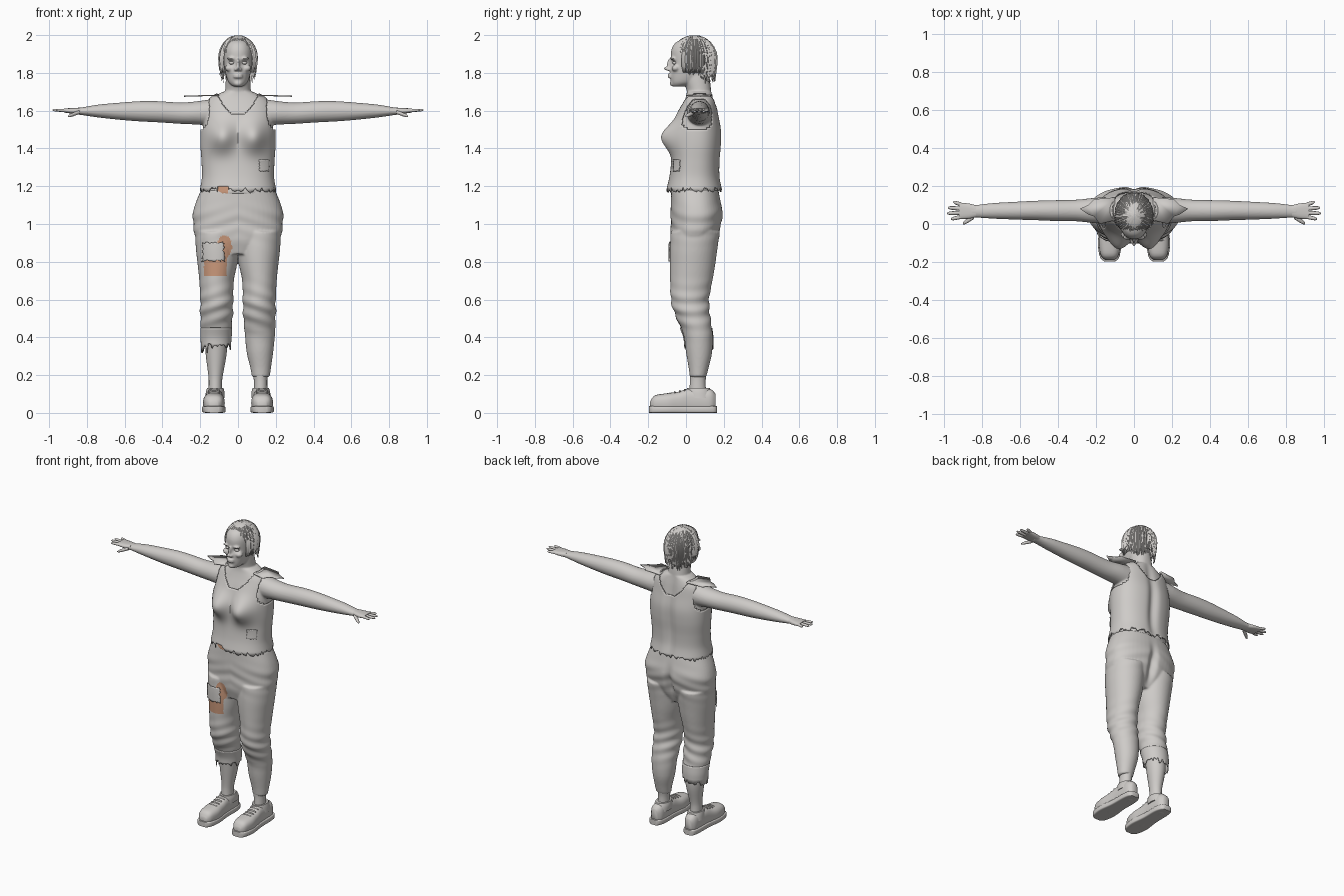
import bpy, bmesh, math, random
from mathutils import Vector
from mathutils.bvhtree import BVHTree

random.seed(4)
cube = bpy.data.objects.get("Cube")
if cube:
    bpy.data.objects.remove(cube)


def material(name, rgb):
    mat = bpy.data.materials.new(name)
    mat.use_nodes = True
    mat.diffuse_color = (*rgb, 1)
    mat.node_tree.nodes["Principled BSDF"].inputs["Base Color"].default_value = (*rgb, 1)
    return mat


GREY = material("pale_grey", (0.62, 0.6, 0.58))
TAN = material("tan_skin", (0.6, 0.32, 0.2))


def bump(value, centre, width):
    return math.exp(-((value - centre) / width) ** 2)


def catmull(p, q, r, s, t):
    return [b + 0.5 * t * (c - a + t * (2*a - 5*b + 4*c - d + t * (3*(b - c) + d - a)))
            for a, b, c, d in zip(p, q, r, s)]


def loft(bm, rows, axis="Z", side=1, n=32, sub=4, power=2.0, cap=True):
    """Skin smooth rings; each row is (position, low a, high a, low b, high b)."""
    last = len(rows) - 1
    sections = [catmull(rows[max(i - 1, 0)], rows[i], rows[i + 1], rows[min(i + 2, last)], k / sub)
                for i in range(last) for k in range(sub)] + [rows[-1]]
    rings = []
    for t, a0, a1, b0, b1 in sections:
        ring = []
        for k in range(n):
            c, s = math.cos(math.tau * k / n), math.sin(math.tau * k / n)
            a = (a0 + a1) / 2 + (a1 - a0) / 2 * math.copysign(abs(c) ** (2 / power), c)
            b = (b0 + b1) / 2 + (b1 - b0) / 2 * math.copysign(abs(s) ** (2 / power), s)
            x, y, z = {"Z": (a, b, t), "X": (t, a, b), "Y": (a, t, b)}[axis]
            ring.append(bm.verts.new((side * x, y, z)))
        rings.append(ring)
    for lo, hi in zip(rings, rings[1:]):
        for k in range(n):
            bm.faces.new((lo[k - 1], lo[k], hi[k], hi[k - 1]))
    if cap:
        bm.faces.new(rings[0])
        bm.faces.new(rings[-1])
    return rings


def ball(bm, loc, size):
    made = bmesh.ops.create_uvsphere(bm, u_segments=20, v_segments=12, radius=1)
    for v in made["verts"]:
        v.co = Vector(loc) + v.co * Vector(size)


def finish(name, bm, voxel=0, shape=None, tan_rule=None, thick=0, angle=50):
    bmesh.ops.recalc_face_normals(bm, faces=bm.faces)
    mesh = bpy.data.meshes.new(name)
    bm.to_mesh(mesh)
    bm.free()
    ob = bpy.data.objects.new(name, mesh)
    bpy.context.collection.objects.link(ob)
    if voxel:
        mod = ob.modifiers.new("blend", "REMESH")
        mod.mode, mod.voxel_size = "VOXEL", voxel
        ob.modifiers.new("soften", "SMOOTH").iterations = 4
        graph = bpy.context.evaluated_depsgraph_get()
        mesh = bpy.data.meshes.new_from_object(ob.evaluated_get(graph))
        ob.modifiers.clear()
        ob.data = mesh
    if shape:
        moves = [shape(v.co, v.normal) for v in mesh.vertices]
        for v, move in zip(mesh.vertices, moves):
            v.co += move
    mesh.materials.clear()
    mesh.materials.append(GREY)
    if tan_rule:
        mesh.materials.append(TAN)
        for face in mesh.polygons:
            face.material_index = int(tan_rule(face.center))
    mesh.shade_smooth()
    mesh.set_sharp_from_angle(angle=math.radians(angle))
    if thick:
        mod = ob.modifiers.new("cloth", "SOLIDIFY")
        mod.thickness, mod.offset = thick, 0
    return ob


def centred(rows, grow=0.0):
    return [(z, -w - grow, w + grow, f - grow, b + grow) for z, w, f, b in rows]


def torso_shape(co, normal):
    """Bust in front, spine groove behind."""
    if co.y < 0.06:
        fade = min(1, (0.06 - co.y) / 0.08)
        push = -0.068 * bump(abs(co.x), 0.085, 0.065) * bump(co.z, 1.46, 0.075) * fade
    else:
        push = -0.022 * bump(co.x, 0, 0.03) * bump(co.z, 1.4, 0.25) * min(1, (co.y - 0.06) / 0.06)
    return Vector((0, push, 0))


def belly_gap(c):
    return -0.11 < c.x < -0.05 and c.y < 0 and c.z < 1.23


# Skin: trunk, neck, head and arms blended together
TRUNK = [(1.16, 0.182, -0.082, 0.172), (1.25, 0.178, -0.075, 0.168), (1.33, 0.18, -0.065, 0.168),
         (1.42, 0.186, -0.06, 0.175), (1.5, 0.185, -0.055, 0.175), (1.58, 0.178, -0.035, 0.16),
         (1.64, 0.16, -0.012, 0.15), (1.675, 0.125, 0, 0.143), (1.7, 0.08, 0.005, 0.138)]
NECK = [(1.64, 0.08, 0.01, 0.14), (1.7, 0.069, 0.005, 0.138), (1.76, 0.065, -0.01, 0.13), (1.82, 0.06, -0.02, 0.12)]
HEAD = [(1.728, 0.025, -0.07, -0.01), (1.75, 0.05, -0.08, 0.06), (1.8, 0.067, -0.084, 0.12),
        (1.86, 0.077, -0.08, 0.142), (1.92, 0.077, -0.078, 0.145), (1.96, 0.06, -0.055, 0.12),
        (1.982, 0.03, -0.01, 0.08)]
ARM = [(0.1, 0.01, 0.14, 1.51, 1.668), (0.2, 0.005, 0.138, 1.525, 1.652), (0.3, 0.014, 0.128, 1.53, 1.643),
       (0.42, 0.016, 0.125, 1.538, 1.65), (0.52, 0.02, 0.122, 1.543, 1.65), (0.62, 0.023, 0.117, 1.551, 1.643),
       (0.74, 0.028, 0.11, 1.564, 1.632), (0.83, 0.034, 0.1, 1.577, 1.617), (0.86, 0.034, 0.1, 1.58, 1.616)]
bm = bmesh.new()
loft(bm, centred(TRUNK), n=48, power=2.3)
loft(bm, centred(NECK))
loft(bm, centred(HEAD), n=40, power=2.2)
for side in (1, -1):
    loft(bm, ARM, "X", side)
    ball(bm, (side * 0.034, -0.07, 1.876), (0.026, 0.014, 0.008))
    ball(bm, (side * 0.045, -0.055, 1.825), (0.024, 0.022, 0.018))
    ball(bm, (side * 0.012, -0.088, 1.818), (0.01, 0.014, 0.009))
ball(bm, (0, -0.092, 1.823), (0.011, 0.026, 0.012))
ball(bm, (0, -0.084, 1.845), (0.009, 0.018, 0.032))
ball(bm, (0, -0.068, 1.744), (0.024, 0.018, 0.016))
for z in (1.778, 1.79):
    ball(bm, (0, -0.08, z), (0.026, 0.018, 0.007))


def skin_shape(co, normal):
    socket = bump(abs(co.x), 0.033, 0.017) * bump(co.z, 1.853, 0.014) if co.y < -0.03 else 0
    return torso_shape(co, normal) + Vector((0, 0.014 * socket, 0))


finish("body_skin", bm, voxel=0.0055, shape=skin_shape, tan_rule=belly_gap)

# Eyes
bm = bmesh.new()
for side in (1, -1):
    ball(bm, (side * 0.033, -0.058, 1.853), (0.015, 0.014, 0.009))
finish("eyes", bm)

# Hands: palm, four fingers and a thumb
PALM = [(0.83, 0.036, 0.098, 1.58, 1.616), (0.87, 0.028, 0.108, 1.583, 1.614), (0.92, 0.026, 0.112, 1.59, 1.612)]


def digit(bm, start, end, r, side):
    """Tapered finger from start to end."""
    rows = []
    for t, k in ((0, 1), (0.5, 1), (0.85, 0.8), (1, 0.3)):
        x, y, z = Vector(start).lerp(Vector(end), t)
        rows.append((x, y - r * k, y + r * k, z - r * k * 0.8, z + r * k * 0.8))
    loft(bm, rows, "X", side, n=10, sub=3)


for side, label in ((1, "left"), (-1, "right")):
    bm = bmesh.new()
    loft(bm, PALM, "X", side, n=24, power=2.6)
    for k, tip in enumerate((0.962, 0.982, 0.978, 0.95)):
        digit(bm, (0.905, 0.038 + 0.021 * k, 1.601), (tip, 0.026 + 0.03 * k, 1.603), 0.0105, side)
    digit(bm, (0.84, 0.04, 1.592), (0.9, 0.002, 1.57), 0.013, side)
    finish(label + "_hand", bm)

# Torn sleeveless shirt with ragged hem, armholes and scooped neck
bm = bmesh.new()
SHIRT = [(1.185, 0.188, -0.09, 0.18)] + TRUNK[1:]
rings = loft(bm, centred(SHIRT, 0.01), n=120, sub=7, power=2.3, cap=False)
for v in rings[0]:
    v.co.z += random.uniform(-0.018, 0.009)
for v in bm.verts:
    v.co += torso_shape(v.co, None)


def torn_away(c):
    armhole = c.z > 1.49 and abs(c.x) > 0.15 + 0.06 * math.exp((1.49 - c.z) / 0.025)
    neckline = c.z > 1.575 + 9 * c.x ** 2
    return armhole or neckline or (belly_gap(c) and c.z < 1.2)


gone = [f for f in bm.faces if torn_away(f.calc_center_median())]
bmesh.ops.delete(bm, geom=gone, context="FACES")
shirt = finish("shirt", bm, thick=0.006)

# Loose shoulder flaps
FLAP = [(0.1, 0.02), (0.18, 0), (0.21, 0.04), (0.24, 0.05), (0.285, 0.08), (0.24, 0.1), (0.21, 0.13), (0.1, 0.14)]
for side, label in ((1, "left"), (-1, "right")):
    bm = bmesh.new()
    bm.faces.new([bm.verts.new((side * x, y, 1.685 - 0.03 * x)) for x, y in FLAP])
    finish(label + "_shoulder_flap", bm, thick=0.006)

# Trousers: hips and legs blended, one leg torn short
HIPS = [(0.84, 0.12, -0.06, 0.12), (0.92, 0.22, -0.08, 0.165), (1.0, 0.236, -0.08, 0.188), (1.06, 0.239, -0.082, 0.196),
        (1.12, 0.221, -0.08, 0.184), (1.18, 0.196, -0.078, 0.172)]
LEG = [(0.96, -0.004, 0.228, -0.08, 0.18), (0.86, -0.004, 0.222, -0.086, 0.165), (0.78, 0.006, 0.213, -0.086, 0.154),
       (0.7, 0.022, 0.205, -0.084, 0.14), (0.6, 0.025, 0.2, -0.08, 0.122), (0.53, 0.027, 0.2, -0.062, 0.126),
       (0.42, 0.036, 0.196, -0.015, 0.14), (0.32, 0.046, 0.186, 0, 0.138), (0.24, 0.065, 0.175, 0.014, 0.12),
       (0.19, 0.074, 0.168, 0.02, 0.107)]
bm = bmesh.new()
loft(bm, centred(HIPS), n=48, power=2.3)
loft(bm, LEG, n=40)
loft(bm, LEG[:7], side=-1, n=40)


def trouser_shape(co, normal):
    folds = 0.0035 * math.sin(85 * co.z + 30 * abs(co.x)) * (bump(co.z, 0.55, 0.1) + 0.5 * bump(co.z, 1.0, 0.08))
    cleft = -0.03 * bump(co.x, 0, 0.025) * bump(co.z, 0.97, 0.1) if co.y > 0.06 else 0
    return normal * folds + Vector((0, cleft, 0))


def bare_thigh(c):
    low = -0.18 < c.x < -0.06 and 0.725 < c.z < 0.83
    return c.y < 0.02 and (low or ((c.x + 0.072) / 0.04) ** 2 + ((c.z - 0.88) / 0.06) ** 2 < 1)


trousers = finish("trousers", bm, voxel=0.0065, shape=trouser_shape, tan_rule=bare_thigh)

# Ragged cuff and bare lower legs
bm = bmesh.new()
cuff = [(0.45, 0.033, 0.196, -0.03, 0.137), (0.4, 0.036, 0.196, -0.012, 0.143), (0.36, 0.04, 0.194, -0.008, 0.143)]
for v in loft(bm, cuff, side=-1, n=48, cap=False)[-1]:
    v.co.z += random.uniform(-0.03, 0.01) - (0.015 if v.co.x < -0.16 else 0)
finish("torn_cuff", bm, thick=0.005)
SHIN = [(0.46, 0.05, 0.18, -0.02, 0.125), (0.38, 0.055, 0.175, 0, 0.132), (0.3, 0.062, 0.17, 0.01, 0.13),
        (0.2, 0.08, 0.157, 0.02, 0.108), (0.15, 0.085, 0.155, 0.02, 0.104), (0.07, 0.083, 0.157, 0.015, 0.11)]
# Shoes: sole, upper, ankle collar and laces
SOLE = [(-0.197, 0.1, 0.155, 0, 0.035), (-0.175, 0.078, 0.178, 0, 0.036), (-0.1, 0.066, 0.19, 0, 0.036),
        (0, 0.076, 0.178, 0, 0.036), (0.1, 0.076, 0.176, 0, 0.036), (0.15, 0.088, 0.168, 0, 0.036),
        (0.165, 0.105, 0.15, 0, 0.035)]
UPPER = [(-0.19, 0.105, 0.15, 0.02, 0.06), (-0.165, 0.082, 0.174, 0.01, 0.092), (-0.1, 0.07, 0.185, 0, 0.104),
         (-0.04, 0.076, 0.178, 0, 0.112), (0.01, 0.08, 0.172, 0, 0.128), (0.07, 0.08, 0.17, 0, 0.125),
         (0.13, 0.084, 0.166, 0, 0.125), (0.157, 0.105, 0.148, 0.02, 0.1)]
COLLAR = [(0.08, 0.072, 0.174, 0, 0.145), (0.11, 0.072, 0.17, 0.002, 0.135), (0.132, 0.077, 0.164, 0.005, 0.125)]
for side, label in ((1, "left"), (-1, "right")):
    for part, rows, axis, power in (("shin", SHIN, "Z", 2), ("sole", SOLE, "Y", 6),
                                    ("shoe_upper", UPPER, "Y", 2.6), ("shoe_collar", COLLAR, "Z", 2)):
        bm = bmesh.new()
        loft(bm, rows, axis, side, power=power)
        finish(label + "_" + part, bm)
    bm = bmesh.new()
    for k in range(4):
        ball(bm, (side * 0.127, -0.085 + 0.026 * k, 0.101 + 0.006 * k), (0.032, 0.005, 0.008))
    finish(label + "_laces", bm)


def plate(name, target, x, z, w, h):
    """Ragged cloth patch laid on the front of the target."""
    data = target.data
    tree = BVHTree.FromPolygons([v.co for v in data.vertices], [p.vertices for p in data.polygons])
    bm = bmesh.new()
    bmesh.ops.create_grid(bm, x_segments=12, y_segments=12, size=0.5)
    for v in bm.verts:
        shake = random.uniform(0.9, 1.12) if v.is_boundary else 1
        px, pz = x + w * v.co.x * shake, z + h * v.co.y * shake
        hit, normal, _, _ = tree.ray_cast(Vector((px, -1, pz)), Vector((0, 1, 0)))
        normal = normal if normal.y < 0 else -normal
        v.co = hit + normal * 0.006
    finish(name, bm, thick=0.004)


plate("thigh_patch", trousers, -0.13, 0.853, 0.105, 0.095)
plate("shirt_patch", shirt, 0.135, 1.31, 0.048, 0.06)

# Hair: scalp cap with hanging tapered strands
CENTRE, SIZE = Vector((0, 0.043, 1.865)), Vector((0.1, 0.12, 0.132))
bm = bmesh.new()
ball(bm, CENTRE, SIZE * 0.95)
bare = [f for f in bm.faces for c in [f.calc_center_median()]
        if c.z < 1.8 or (c.y < -0.01 and c.z < 1.925)]
bmesh.ops.delete(bm, geom=bare, context="FACES")
finish("hair_cap", bm, thick=0.004)
bm = bmesh.new()
for k in range(300):
    a = math.tau * (k * 0.618 % 1)
    out, along = Vector((math.cos(a), math.sin(a), 0)), Vector((-math.sin(a), math.cos(a), 0))
    low = 1.925 if out.y < -0.4 else 1.8 if out.y < 0.3 else 1.765
    drop = (low + random.uniform(-0.02, 0.035) - CENTRE.z) / SIZE.z
    end = math.acos(drop) if drop > 0 else math.pi / 2 - drop
    start, width, lift = random.uniform(0.05, 0.8), random.uniform(0.005, 0.009), random.uniform(0.96, 1.02)
    previous = None
    for step in range(8):
        phi = start + (end - start) * step / 7
        over = max(0, phi - math.pi / 2)
        reach = math.sin(min(phi, math.pi / 2)) - 0.1 * over
        height = -over if over else math.cos(phi)
        point = CENTRE + Vector((out.x * reach, out.y * reach, height)) * SIZE * lift
        w = width * (1 - (step / 7) ** 3) + 0.0006
        ring = [bm.verts.new(point + d * w) for d in (along, out * 0.8, -along)]
        if previous:
            for i in range(3):
                bm.faces.new((previous[i - 1], previous[i], ring[i], ring[i - 1]))
        previous = ring
finish("hair_strands", bm, angle=40)
